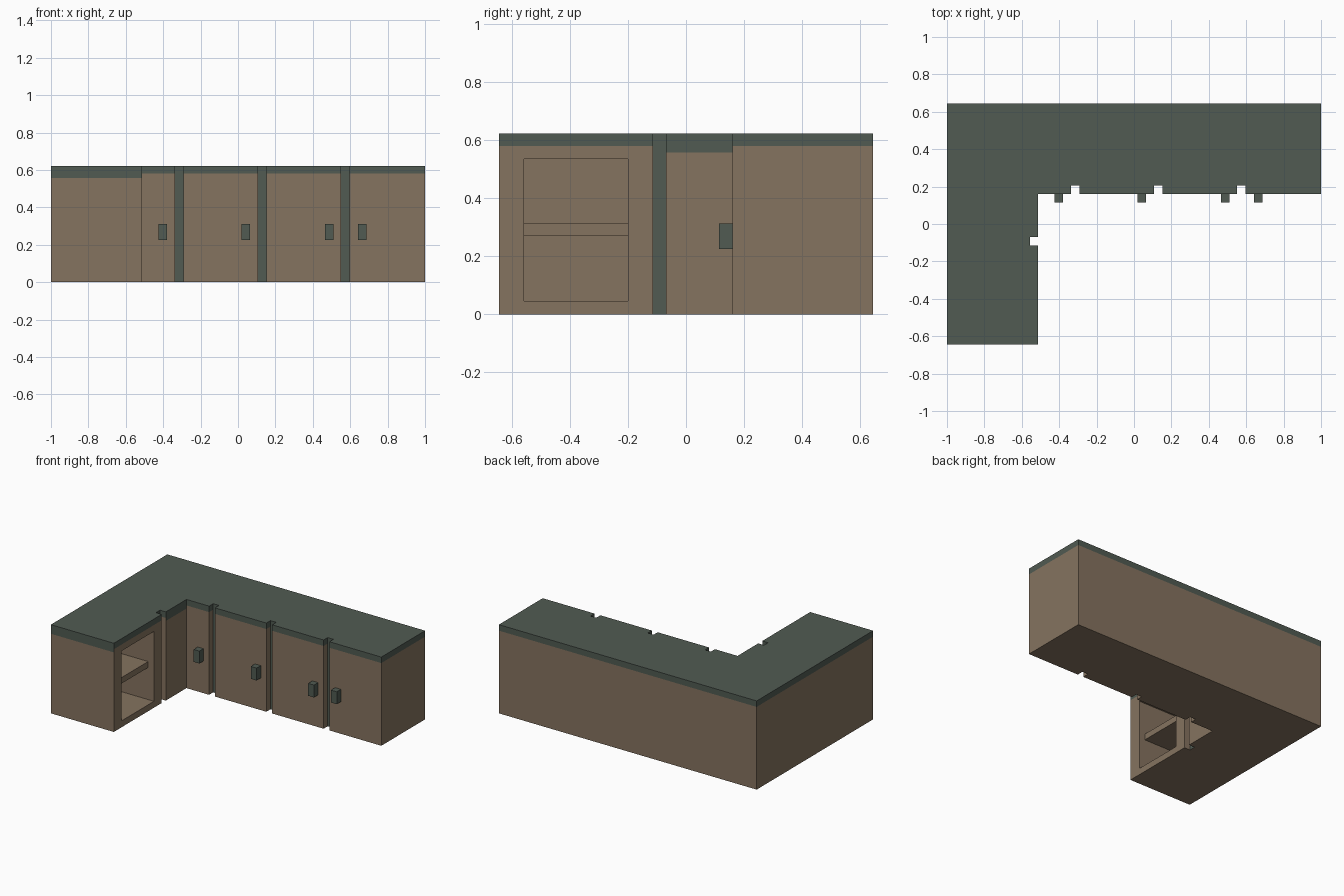
import bpy, bmesh
from mathutils import Vector

if "Cube" in bpy.data.objects:
    bpy.data.objects.remove(bpy.data.objects["Cube"])


def material(name, rgb):
    m = bpy.data.materials.new(name)
    m.diffuse_color = (*rgb, 1)
    m.use_nodes = True
    m.node_tree.nodes["Principled BSDF"].inputs["Base Color"].default_value = m.diffuse_color
    return m


WOOD = material("brown_wood", (0.235, 0.172, 0.115))
GREEN = material("dark_green", (0.082, 0.104, 0.085))


def add_object(name, bm, mats):
    bmesh.ops.recalc_face_normals(bm, faces=bm.faces[:])
    me = bpy.data.meshes.new(name)
    bm.to_mesh(me)
    bm.free()
    ob = bpy.data.objects.new(name, me)
    bpy.context.collection.objects.link(ob)
    for m in mats:
        me.materials.append(m)
    return ob


def box(name, lo, hi, mat):
    bm = bmesh.new()
    bmesh.ops.create_cube(bm, size=1)
    lo, hi = Vector(lo), Vector(hi)
    for v in bm.verts:
        v.co = (lo + hi) / 2 + v.co * (hi - lo)
    return add_object(name, bm, [mat])


H = 0.622            # total height
HY = 0.645           # half depth
FX, FY = -0.512, 0.16  # inner front planes of the two wings
G = 0.045            # groove width and depth

# L-shaped plan outline with square grooves between the doors
outline = [(-1, HY), (-1, -HY), (FX, -HY)]
gy = -0.114
outline += [(FX, gy), (FX - G, gy), (FX - G, gy + G), (FX, gy + G), (FX, FY)]
for gx in (-0.336, 0.108, 0.552):
    outline += [(gx, FY), (gx, FY + G), (gx + G, FY + G), (gx + G, FY)]
outline += [(1, FY), (1, HY)]

bm = bmesh.new()
base = bm.faces.new([bm.verts.new((x, y, 0)) for x, y in outline])
ext = bmesh.ops.extrude_face_region(bm, geom=[base])["geom"]
for v in ext:
    if isinstance(v, bmesh.types.BMVert):
        v.co.z = H
body = add_object("cabinet_body", bm, [WOOD, GREEN])

# open shelf compartment cut into the short wing
cutter = box("compartment_cutter", (-0.94, -0.558, 0.045), (FX + 0.1, -0.2, 0.535), WOOD)
cutter.hide_render = True
mod = body.modifiers.new("compartment", "BOOLEAN")
mod.operation = "DIFFERENCE"
mod.solver = "EXACT"
mod.object = cutter
bpy.context.view_layer.objects.active = body
bpy.ops.object.modifier_apply(modifier=mod.name)
bpy.data.objects.remove(cutter)

# green worktop band and green groove backs
bm = bmesh.new()
bm.from_mesh(body.data)
for z in (0.558, 0.58):
    bmesh.ops.bisect_plane(bm, geom=bm.verts[:] + bm.edges[:] + bm.faces[:],
                           plane_co=(0, 0, z), plane_no=(0, 0, 1))
bm.normal_update()
for f in bm.faces:
    c, n = f.calc_center_median(), f.normal
    end_panel = n.y < -0.9 and c.y < -0.6
    corner_door = n.x > 0.9 and abs(c.x - FX) < 0.01 and c.y > gy + G
    band = 0.558 if end_panel or corner_door else 0.58
    groove_back = (n.y < -0.9 and abs(c.y - FY - G) < 0.005) or \
                  (n.x > 0.9 and abs(c.x - FX + G) < 0.005 and c.y > gy)
    f.material_index = 1 if c.z > band or groove_back else 0
bm.to_mesh(body.data)
bm.free()

# shelf board, set back from the opening
box("shelf", (-0.945, -0.56, 0.27), (FX - G, -0.198, 0.312), WOOD)

# door handles
for i, x in enumerate((-0.402, 0.042, 0.487, 0.664)):
    box(f"handle_{i + 1}", (x - 0.0225, FY - 0.046, 0.225), (x + 0.0225, FY + 0.002, 0.312), GREEN)
